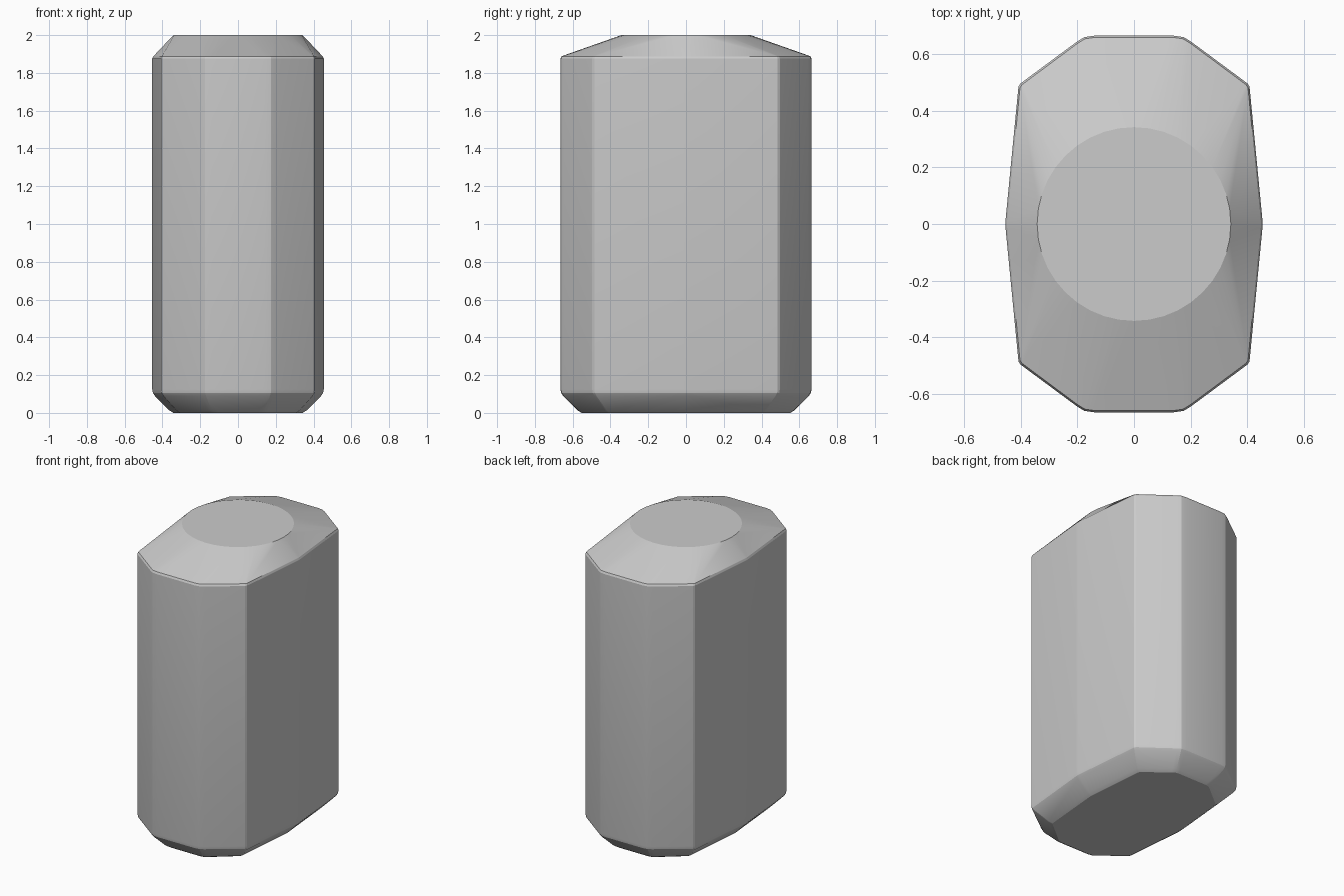
import bpy, bmesh
from math import cos, sin, pi, radians

if "Cube" in bpy.data.objects:
    bpy.data.objects.remove(bpy.data.objects["Cube"])

# Quarter outline of the body, mirrored into a full ring
QUARTER = [(0.14, 0.665), (0.175, 0.66), (0.20, 0.645), (0.40, 0.497),
           (0.408, 0.485), (0.454, 0.01)]


def ring(inset, z):
    kx, ky = 1 - inset / 0.455, 1 - inset / 0.665
    return [(sx * x * kx, sy * y * ky, z)
            for x, y in QUARTER for sx in (1, -1) for sy in (1, -1)]


# Chamfered base, straight walls, softened upper rim
points = []
for inset, z in [(0.112, 0.0), (0.09, 0.014), (0.014, 0.09), (0.004, 0.105),
                 (0.0, 0.125), (0.0, 1.875), (0.006, 1.888)]:
    points += ring(inset, z)

# Round flat top that the shoulders slope up to
N = 40
points += [(0.342 * cos(2 * pi * i / N), 0.342 * sin(2 * pi * i / N), 2.0)
           for i in range(N)]

# The body is fully convex, so wrap the rings in a hull
bm = bmesh.new()
for p in points:
    bm.verts.new(p)
bmesh.ops.convex_hull(bm, input=bm.verts[:])
bmesh.ops.delete(bm, geom=[v for v in bm.verts if not v.link_faces], context='VERTS')
bmesh.ops.dissolve_limit(bm, angle_limit=radians(0.5), verts=bm.verts[:], edges=bm.edges[:])
bmesh.ops.recalc_face_normals(bm, faces=bm.faces[:])

mesh = bpy.data.meshes.new("faceted_body")
bm.to_mesh(mesh)
bm.free()
body = bpy.data.objects.new("faceted_body", mesh)
bpy.context.collection.objects.link(body)
bpy.context.view_layer.objects.active = body
body.select_set(True)
bpy.ops.object.shade_smooth_by_angle(angle=radians(15))
